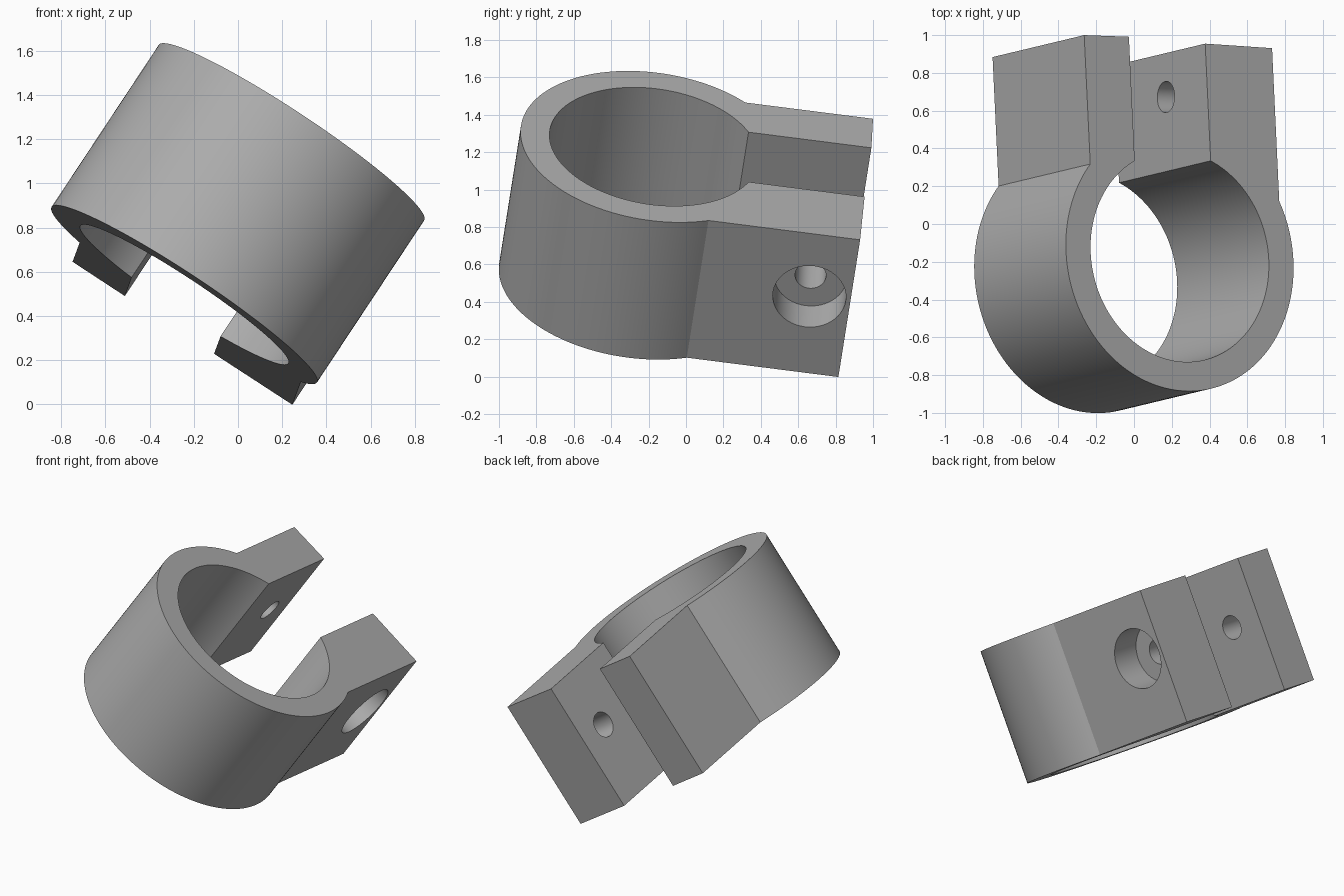
import bpy, bmesh
from math import asin, sin, cos, pi, sqrt
from mathutils import Vector, Matrix

cube = bpy.data.objects.get("Cube")
if cube:
    bpy.data.objects.remove(cube, do_unlink=True)

# Tilted clamp frame: x across the gap, y along the lugs, z along the bore
axis = Vector((0.547, 0.131, 0.827)).normalized()
lug_dir = Vector((-0.0465, 0.991, -0.126))
across = lug_dir.cross(axis).normalized()
lug_dir = axis.cross(across)
frame = Matrix((across, lug_dir, axis)).transposed().to_4x4()
frame.translation = (0.242, -0.171, 1.23)

OUTER, INNER, HEIGHT = 0.72, 0.564, 0.887
LEFT_OUT, LEFT_IN, RIGHT_IN, RIGHT_OUT = -0.54, -0.257, 0.225, 0.648
HOLE_Y, HOLE_Z = 0.911, -0.4
STEPS = 112

steel = bpy.data.materials.new("plain grey")
steel.use_nodes = True
grey = (0.42, 0.42, 0.42, 1)
steel.diffuse_color = grey
steel.node_tree.nodes["Principled BSDF"].inputs["Base Color"].default_value = grey


def add_object(name, bm):
    bmesh.ops.recalc_face_normals(bm, faces=bm.faces)
    mesh = bpy.data.meshes.new(name)
    bm.to_mesh(mesh)
    bm.free()
    mesh.materials.append(steel)
    obj = bpy.data.objects.new(name, mesh)
    obj.matrix_world = frame
    bpy.context.collection.objects.link(obj)
    return obj


def arc(radius, x_right, x_left):
    """Points from the right lug round the front to the left lug."""
    start, end = asin(x_right / radius), 2 * pi - asin(-x_left / radius)
    # Angle is measured clockwise from the lug direction
    return [(radius * sin(start + (end - start) * i / STEPS),
             radius * cos(start + (end - start) * i / STEPS))
            for i in range(STEPS + 1)]


def bore(name, x_start, x_end, radius):
    """Cylinder cutter lying across the lugs."""
    bm = bmesh.new()
    place = Matrix.Translation(((x_start + x_end) / 2, HOLE_Y, HOLE_Z))
    bmesh.ops.create_cone(bm, cap_ends=True, segments=48, radius1=radius,
                          radius2=radius, depth=x_end - x_start,
                          matrix=place @ Matrix.Rotation(pi / 2, 4, 'Y'))
    cutter = add_object(name, bm)
    cutter.hide_render = True
    return cutter


# Split ring with its two lugs, as one extruded outline
outline = arc(OUTER, RIGHT_OUT, LEFT_OUT)
outline += [(LEFT_OUT, 1.165), (LEFT_IN, 1.165)]
outline += arc(INNER, RIGHT_IN, LEFT_IN)[::-1]
outline += [(RIGHT_IN, 1.143), (RIGHT_OUT, 1.132)]
bm = bmesh.new()
face = bm.faces.new([bm.verts.new((x, y, -HEIGHT)) for x, y in outline])
top = bmesh.ops.extrude_face_region(bm, geom=[face])["geom"]
bmesh.ops.translate(bm, vec=(0, 0, HEIGHT),
                    verts=[v for v in top if isinstance(v, bmesh.types.BMVert)])
clamp = add_object("split_ring_clamp", bm)

# Screw clearance hole, head recess, and blind hole in the other lug
cutters = [bore("clearance_hole", 0.1, 0.5, 0.083),
           bore("head_recess", RIGHT_OUT - 0.206, 0.8, 0.196),
           bore("blind_hole", LEFT_IN - 0.2, -0.1, 0.078)]
bpy.ops.object.select_all(action='DESELECT')
bpy.context.view_layer.objects.active = clamp
clamp.select_set(True)
for cutter in cutters:
    mod = clamp.modifiers.new(cutter.name, 'BOOLEAN')
    mod.operation, mod.solver, mod.object = 'DIFFERENCE', 'EXACT', cutter
    bpy.ops.object.modifier_apply(modifier=mod.name)
    bpy.data.objects.remove(cutter, do_unlink=True)

bpy.ops.object.shade_smooth_by_angle(angle=pi / 9)
